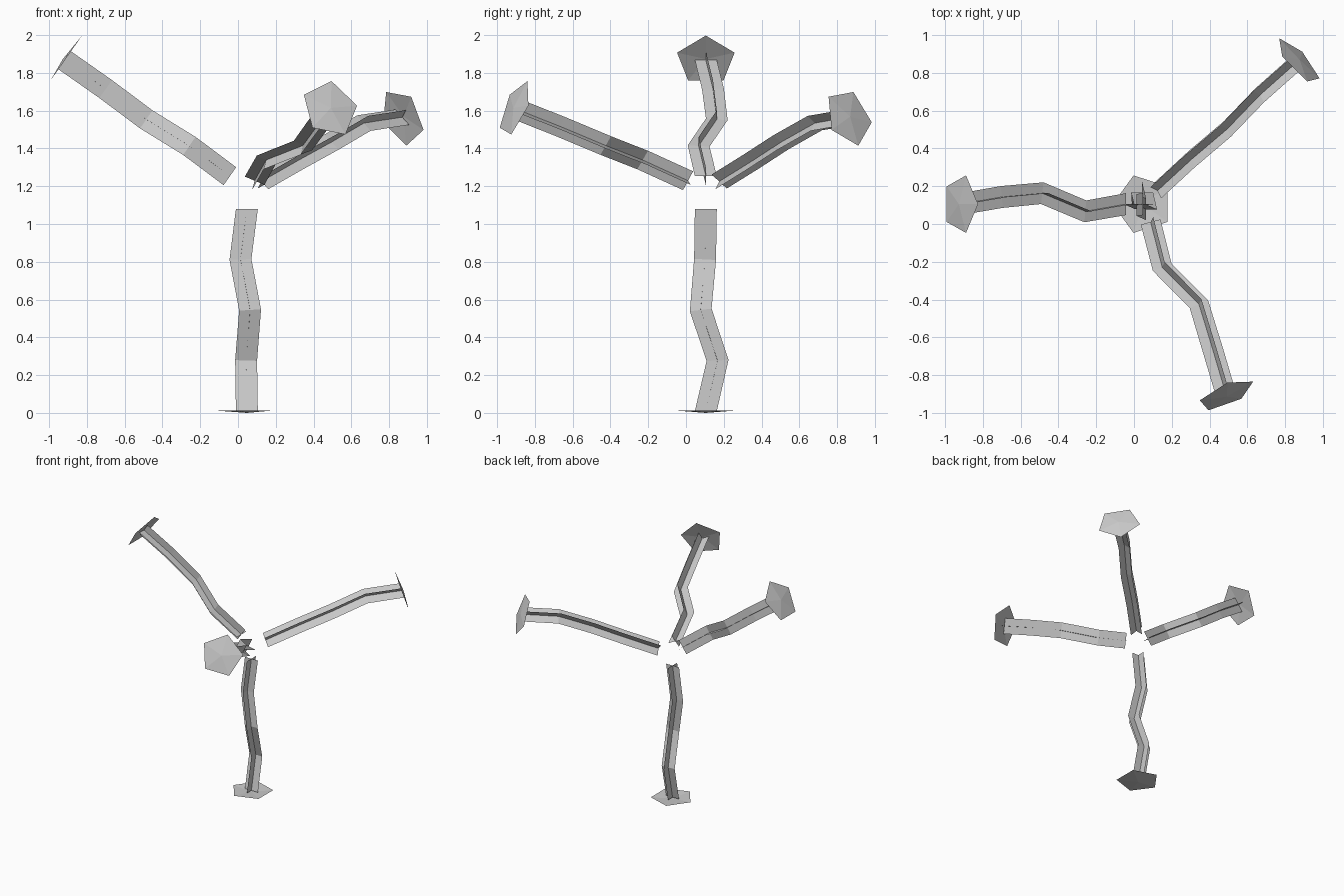
import bpy, math
from mathutils import Vector

if "Cube" in bpy.data.objects:
    bpy.data.objects.remove(bpy.data.objects["Cube"])

HUB = Vector((0.047, 0.105, 1.19))     # point all branches radiate from
START, END, RIM, TIP = 0.11, 1.18, 1.178, 1.19
HALF, RADIUS = 0.058, 0.16
X, Y, Z = Vector((1, 0, 0)), Vector((0, 1, 0)), Vector((0, 0, 1))


def add_mesh(name, verts, faces):
    mesh = bpy.data.meshes.new(name)
    mesh.from_pydata([tuple(v) for v in verts], [], faces)
    mesh.update()
    obj = bpy.data.objects.new(name, mesh)
    bpy.context.collection.objects.link(obj)
    return obj


def square_to(vec, axis):
    """Part of vec perpendicular to axis, unit length."""
    return (vec - axis * vec.dot(axis)).normalized()


def branch(name, axis, wobble, apex):
    axis = Vector(axis).normalized()
    if axis.z < -0.99:
        h, p, u, v = X, Y, X, Y
    else:
        h = Z.cross(axis).normalized()
        p = square_to(Z, axis)
        turn = Z.rotation_difference(axis)
        u, v = turn @ X, turn @ Y

    # Wobbling centre line
    offsets = [(0, 0)] + wobble + [(0, 0)]
    n = len(offsets)
    path = [HUB + axis * (START + (END - START) * i / (n - 1)) + h * a + p * b
            for i, (a, b) in enumerate(offsets)]

    # Two crossed ribbons along the line
    verts, faces = [], []
    for side in (u, v):
        base = len(verts)
        for i, c in enumerate(path):
            tangent = axis
            if 0 < i < n - 1:
                tangent = ((path[i + 1] - c).normalized()
                           + (c - path[i - 1]).normalized()).normalized()
            s = square_to(side, tangent) * HALF
            verts += [c - s, c + s]
        for i in range(n - 1):
            k = base + 2 * i
            faces.append((k, k + 1, k + 3, k + 2))
    add_mesh(name + "_crossed_ribbons", verts, faces)

    # Shallow five-sided end plate
    a = square_to(Vector(apex), axis)
    b = axis.cross(a)
    ring = [HUB + axis * RIM + RADIUS * (a * math.cos(t) + b * math.sin(t))
            for t in (math.tau * i / 5 for i in range(5))]
    add_mesh(name + "_end_plate", ring + [HUB + axis * TIP],
             [(i, (i + 1) % 5, 5) for i in range(5)])


# Lower trunk and three upper arms
branch("trunk", (0, 0, -1),
       [(-0.034, -0.004), (0.017, -0.027), (-0.004, 0.062)], (-1, 0, 0))
branch("left_arm", (-0.965, 0, 0.677),
       [(0.038, 0.008), (-0.058, -0.008), (-0.038, 0.0)], (0.574, 0, 0.819))
branch("back_right_arm", (0.82, 0.755, 0.374),
       [(0.0, 0.02), (-0.01, 0.04), (0.005, 0.057)], (0.32, -0.65, 0.69))
branch("front_right_arm", (0.44, -1.008, 0.42),
       [(-0.04, 0.015), (0.06, -0.005), (0.031, 0.0)], (0.043, 0.41, 0.91))
